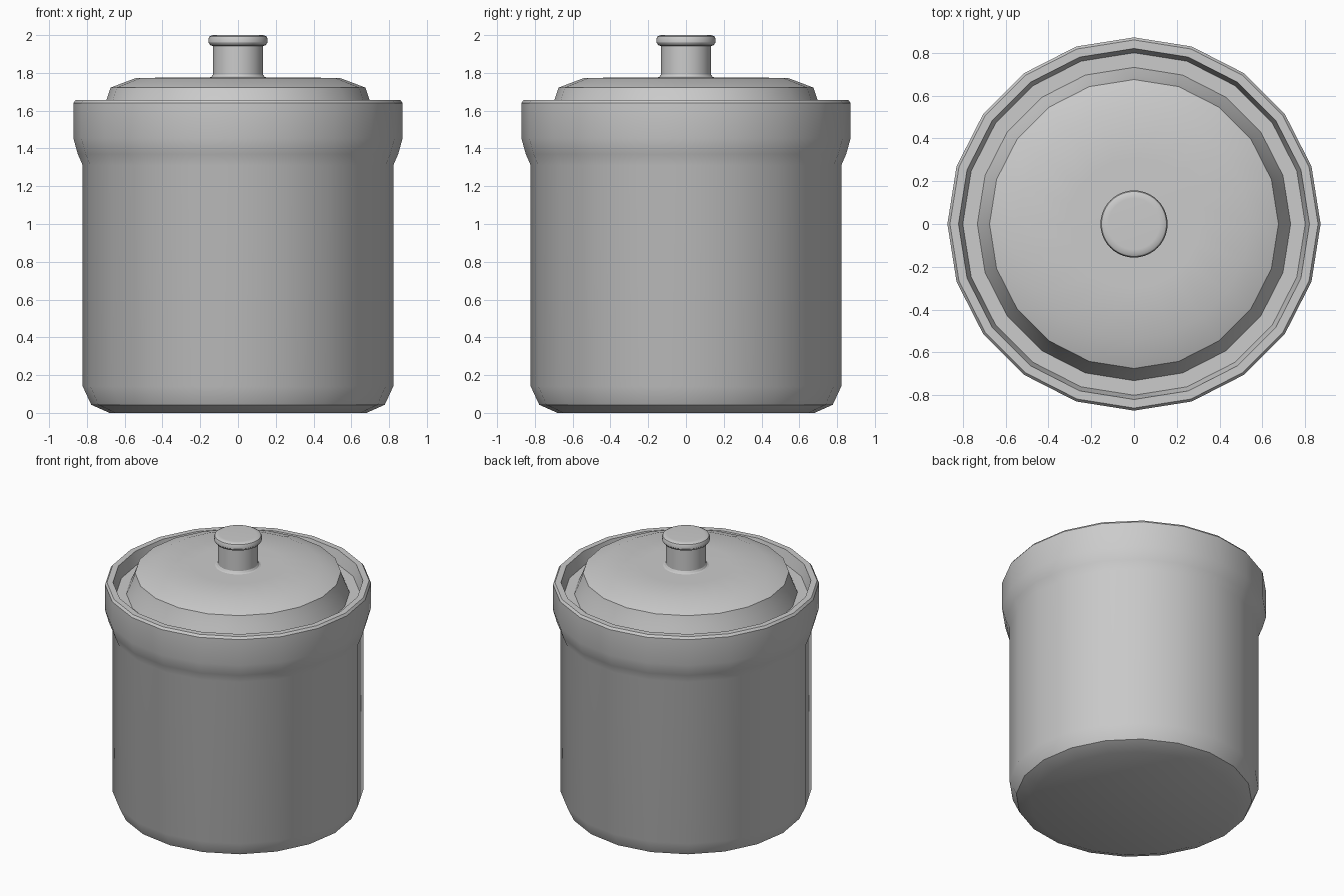
import bpy, bmesh, math

if "Cube" in bpy.data.objects:
    bpy.data.objects.remove(bpy.data.objects["Cube"])


def lathe(name, profile, sides):
    """Revolve (radius, height) points around z; ends with radius 0 become caps."""
    bm = bmesh.new()
    rings = []
    for r, z in profile:
        if r == 0:
            rings.append([bm.verts.new((0, 0, z))] * sides)
        else:
            rings.append([bm.verts.new((r * math.cos(2 * math.pi * i / sides),
                                        r * math.sin(2 * math.pi * i / sides), z))
                          for i in range(sides)])
    for a, b in zip(rings, rings[1:]):
        for i in range(sides):
            j = (i + 1) % sides
            corners = list(dict.fromkeys((a[i], a[j], b[j], b[i])))
            bm.faces.new(corners)
    bmesh.ops.recalc_face_normals(bm, faces=bm.faces)
    mesh = bpy.data.meshes.new(name)
    bm.to_mesh(mesh)
    bm.free()
    obj = bpy.data.objects.new(name, mesh)
    bpy.context.collection.objects.link(obj)
    bpy.ops.object.select_all(action='DESELECT')
    obj.select_set(True)
    bpy.context.view_layer.objects.active = obj
    bpy.ops.object.shade_smooth_by_angle(angle=math.radians(32))
    return obj


# Hollow pot: foot, wall, flared collar, rim, inner ledge for the lid
lathe("pot", [
    (0, 0), (0.68, 0), (0.777, 0.043), (0.822, 0.14), (0.822, 1.31),
    (0.848, 1.37), (0.872, 1.455), (0.872, 1.64), (0.86, 1.656),
    (0.82, 1.656), (0.80, 1.57), (0.71, 1.57), (0.71, 0.12), (0, 0.08),
], 20)

# Lid: steep edge, shallow shoulder, flat top
lathe("lid", [
    (0, 1.55), (0.70, 1.55), (0.732, 1.572), (0.695, 1.66), (0.675, 1.722),
    (0.54, 1.773), (0.30, 1.776), (0, 1.776),
], 20)

# Knob: flared base, neck, rounded cap
lathe("lid_knob", [
    (0, 1.77), (0.155, 1.774), (0.14, 1.78), (0.132, 1.792), (0.132, 1.942),
    (0.147, 1.947), (0.157, 1.962), (0.157, 1.98), (0.152, 1.992),
    (0.14, 1.999), (0.12, 2.0), (0, 2.0),
], 40)
